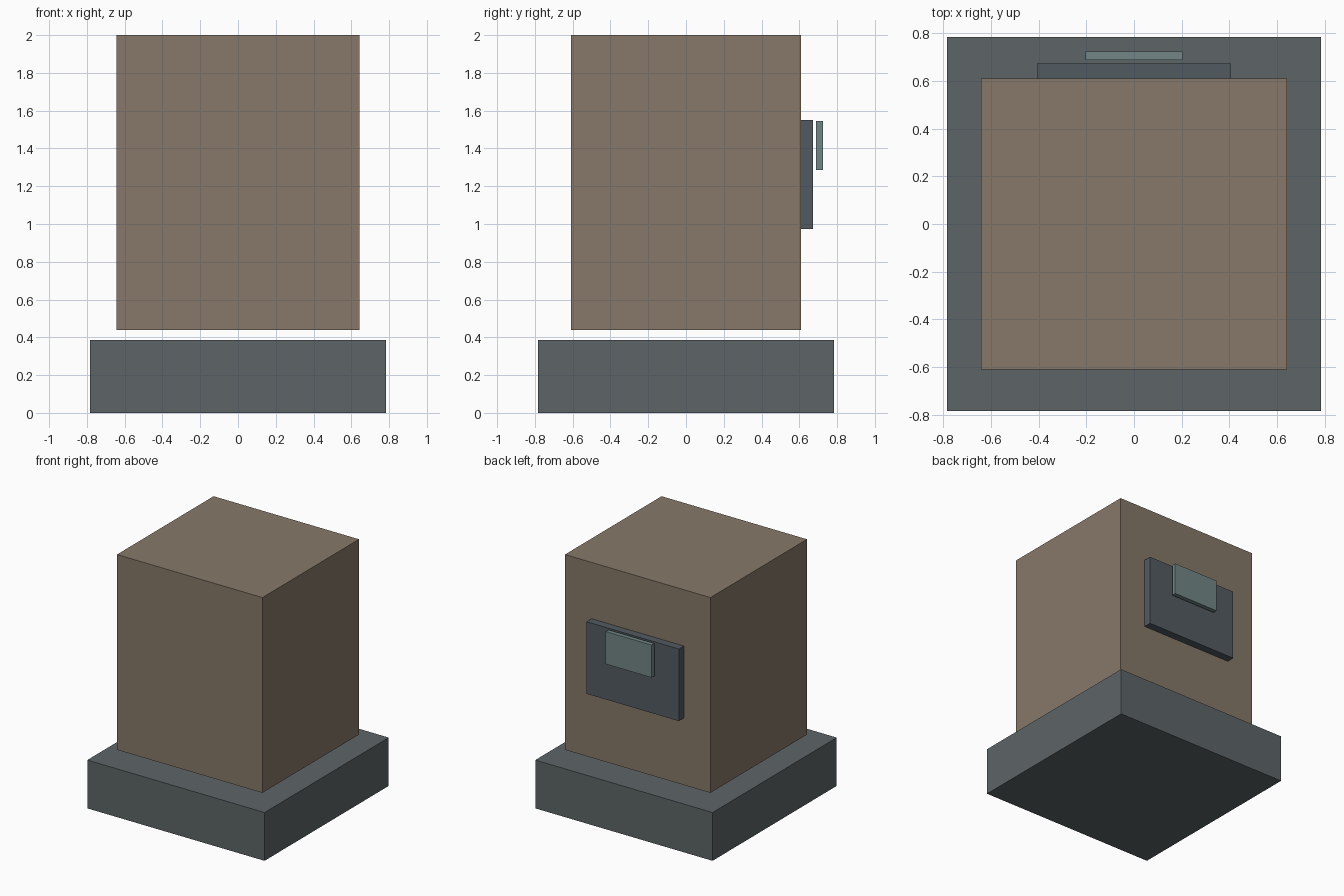
import bpy

if "Cube" in bpy.data.objects:
    bpy.data.objects.remove(bpy.data.objects["Cube"])


def material(name, rgb):
    mat = bpy.data.materials.new(name)
    mat.diffuse_color = (*rgb, 1.0)
    mat.use_nodes = True
    mat.node_tree.nodes["Principled BSDF"].inputs["Base Color"].default_value = mat.diffuse_color
    return mat


def box(name, x, y, z, mat):
    """Box from (min, max) ranges on each axis."""
    bpy.ops.mesh.primitive_cube_add(size=1, location=[sum(r) / 2 for r in (x, y, z)])
    obj = bpy.context.object
    obj.name = name
    obj.scale = [r[1] - r[0] for r in (x, y, z)]
    bpy.ops.object.transform_apply(location=False, rotation=False, scale=True)
    obj.data.materials.append(mat)
    return obj


brown = material("brown_casing", (0.24, 0.19, 0.14))
grey = material("grey_base", (0.11, 0.13, 0.135))
dark = material("dark_panel", (0.085, 0.105, 0.12))
teal = material("teal_plate", (0.17, 0.24, 0.24))

# Base slab, with a narrow gap below the casing
box("base", (-0.784, 0.784), (-0.784, 0.784), (0, 0.386), grey)

# Main casing
box("casing", (-0.643, 0.643), (-0.61, 0.61), (0.439, 2.0), brown)

# Panel on the back face and the small plate floating off it
box("back_panel", (-0.408, 0.408), (0.61, 0.673), (0.974, 1.55), dark)
box("back_plate", (-0.203, 0.203), (0.689, 0.724), (1.286, 1.546), teal)
